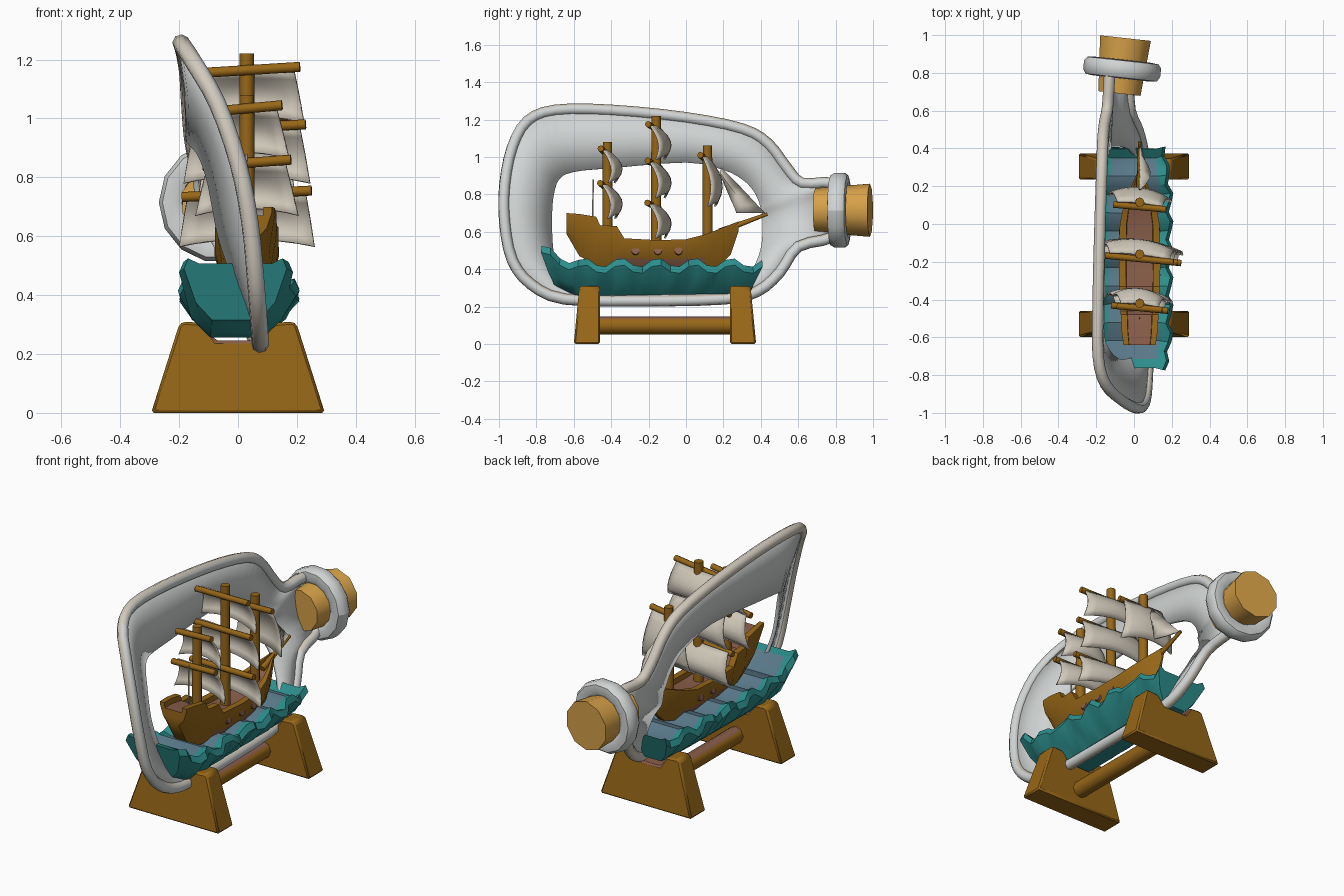
import bpy, bmesh, math
from mathutils import Vector

if "Cube" in bpy.data.objects:
    bpy.data.objects.remove(bpy.data.objects["Cube"], do_unlink=True)


def material(name, *rgb):
    m = bpy.data.materials.new(name)
    m.use_nodes = True
    m.diffuse_color = (*rgb, 1)
    bsdf = m.node_tree.nodes["Principled BSDF"]
    bsdf.inputs["Base Color"].default_value = (*rgb, 1)
    bsdf.inputs["Roughness"].default_value = 0.8
    return m


WOOD = material("golden wood", .31, .135, .009)
CORK = material("cork", .68, .36, .065)
DECK = material("brown deck", .26, .115, .07)
TEAL = material("teal water", .025, .27, .26)
BLUE = material("blue water top", .1, .19, .25)
SAIL = material("cream sail", .62, .57, .48)
GLASS = material("pale glass", .64, .66, .66)
RIM = material("warm glass rim", .64, .59, .51)


def finish(ob, angle=35):
    bpy.ops.object.select_all(action='DESELECT')
    ob.select_set(True)
    bpy.context.view_layer.objects.active = ob
    bpy.ops.object.shade_smooth_by_angle(angle=math.radians(angle))
    return ob


def recolour(ob, mat, rule):
    """Give mat to the faces whose world normal and centre pass the rule."""
    bpy.context.view_layer.update()
    ob.data.materials.append(mat)
    turn = ob.matrix_world.to_3x3()
    for f in ob.data.polygons:
        if rule(turn @ f.normal, ob.matrix_world @ f.center):
            f.material_index = len(ob.data.materials) - 1


def loft(name, rings, mats, closed=True, caps=True, pick=None, thick=0, angle=35):
    """Skin a run of equal rings; pick(row, segment) chooses the material slot."""
    bm = bmesh.new()
    rows = [[bm.verts.new(p) for p in ring] for ring in rings]
    n = len(rows[0])
    for k, (a, b) in enumerate(zip(rows, rows[1:])):
        for i in range(n if closed else n - 1):
            j = (i + 1) % n
            f = bm.faces.new((a[i], a[j], b[j], b[i]))
            f.material_index = pick(k, i) if pick else 0
    if caps:
        bm.faces.new(rows[0])
        bm.faces.new(rows[-1])
    bmesh.ops.recalc_face_normals(bm, faces=bm.faces)
    me = bpy.data.meshes.new(name)
    bm.to_mesh(me)
    bm.free()
    ob = bpy.data.objects.new(name, me)
    bpy.context.collection.objects.link(ob)
    for m in mats:
        me.materials.append(m)
    if thick:
        mod = ob.modifiers.new("thickness", 'SOLIDIFY')
        mod.thickness = thick
        mod.offset = 0
    return finish(ob, angle)


def rod(name, a, b, r1, mat, r2=None, sides=8):
    a, b = Vector(a), Vector(b)
    bpy.ops.mesh.primitive_cone_add(vertices=sides, radius1=r1, radius2=r1 if r2 is None else r2,
                                    depth=(b - a).length, location=(a + b) / 2)
    ob = bpy.context.object
    ob.name = name
    ob.rotation_euler = (b - a).to_track_quat('Z', 'Y').to_euler()
    ob.data.materials.append(mat)
    return finish(ob, 50)


def tube(name, points, r, mat):
    cu = bpy.data.curves.new(name, 'CURVE')
    cu.dimensions = '3D'
    cu.bevel_depth, cu.bevel_resolution, cu.use_fill_caps = r, 2, True
    sp = cu.splines.new('POLY')
    sp.points.add(len(points) - 1)
    for p, co in zip(sp.points, points):
        p.co = (*co, 1)
    ob = bpy.data.objects.new(name, cu)
    bpy.context.collection.objects.link(ob)
    cu.materials.append(mat)
    bpy.ops.object.select_all(action='DESELECT')
    ob.select_set(True)
    bpy.context.view_layer.objects.active = ob
    bpy.ops.object.convert(target='MESH')
    return finish(bpy.context.object, 60)


def rounded(points, steps=3):
    """Smooth closed loop running through all the points."""
    ps, out = [Vector(p) for p in points], []
    for i in range(len(ps)):
        a, b, c, d = (ps[(i + o) % len(ps)] for o in (-1, 0, 1, 2))
        for s in range(steps):
            t = s / steps
            out.append(b + (c - a) * t / 2 + (a - 2.5 * b + 2 * c - d / 2) * t ** 2
                       + (1.5 * (b - c) + (d - a) / 2) * t ** 3)
    return out


# Cutaway bottle: leaning rim and open wall
outer = [(-.13, .78, .86), (-.14, .62, .86), (-.155, .54, .94), (-.165, .44, 1.07), (-.17, .3, 1.15),
         (-.18, 0, 1.21), (-.19, -.4, 1.25), (-.19, -.7, 1.25), (-.15, -.85, 1.19), (-.07, -.93, 1.05),
         (0, -.97, .85), (.04, -.97, .65), (.06, -.93, .45), (.07, -.83, .32), (.075, -.65, .24),
         (.075, -.25, .23), (.07, .2, .24), (.05, .38, .28), (.02, .5, .38), (-.02, .6, .52),
         (-.04, .78, .57)]
mouth = [(-.1, .78, .66), (-.13, .78, .78)]
inner = [(-.13, .4, .72), (-.14, .39, .76), (-.145, .36, .82), (-.15, .3, .88), (-.155, .2, .93),
         (-.16, 0, .97), (-.165, -.4, .94), (-.165, -.6, .92), (-.13, -.68, .88), (-.1, -.71, .8),
         (-.08, -.72, .7), (-.06, -.72, .6), (-.02, -.71, .48), (.02, -.68, .38), (.05, -.6, .29),
         (.06, -.25, .27), (.05, .2, .28), (.02, .33, .36), (0, .37, .42), (-.04, .4, .5),
         (-.08, .41, .58), (-.12, .41, .64), (-.13, .41, .68)]
edge, lip = rounded(outer + mouth), rounded(inner)
middle = [(a + b) / 2 + Vector((.008, 0, 0)) for a, b in zip(edge, lip)]
loft("bottle_wall", [edge, middle, lip], [GLASS], caps=False, thick=.02, angle=60)
rim = tube("bottle_rim", edge[:3 * len(outer) - 2], .03, RIM)
recolour(rim, GLASS, lambda n, c: n.x > .55)

# Collar and cork share a slightly turned axis
axis = Vector((.11, 1, 0)).normalized()
across = Vector((1, -.11, 0)).normalized()
centre = Vector((-.063, .82, .715))
rings = []
for k in range(15):
    a = math.tau * k / 14
    spoke = across * math.cos(a) + Vector((0, 0, math.sin(a)))
    rings.append([centre + spoke * r + axis * d for r, d in (
        (.125, -.035), (.15, -.05), (.19, -.045), (.205, -.02), (.205, .025), (.19, .045), (.15, .05), (.125, .035))])
loft("bottle_collar", rings, [GLASS], caps=False, angle=45)
rod("cork", centre - axis * .13, centre + axis * .165, .118, CORK, .142, 10)

# Wavy water block: teal sides and crest, blue surface
rings = []
for k in range(25):
    t = k / 24
    y = -.775 + 1.185 * t
    w = .84 + .16 * min(1, 8 * t, 5 * (1 - t))
    top = .435 + .026 * math.sin(k * 1.57 + .6) + .075 * max(0, 1 - 6 * t)
    sway = .014 * math.sin(k * 2.1)
    low = .255 + .06 * max(0, 1 - 9 * t) + .015 * t
    section = [(.085, low, .88), (.15 - sway, low + .06, .93), (.197 + sway, top - .035, 1), (.18 + sway, top, .995),
               (.135, top - .018, .98)]
    half = [(x * w, -.18 + (y + .18) * s, z) for x, z, s in section]
    left = .88 + .14 * max(0, 1 - 5 * t)
    rings.append([(x, y, z) for x, y, z in half] + [(-x * left - .015, y, z) for x, y, z in reversed(half)])
loft("water", rings, [TEAL, BLUE], pick=lambda k, i: int(i == 4 and 0 < k < 23), angle=30)

# Ship hull: y, half width, rail height, keel height
MID = .03
stations = [(-.64, .085, .7, .59), (-.57, .095, .695, .47), (-.48, .1, .68, .42), (-.46, .102, .635, .41),
            (-.37, .108, .63, .4), (-.33, .108, .565, .4), (-.15, .11, .555, .4), (0, .105, .56, .4),
            (.1, .085, .585, .4), (.18, .055, .615, .42), (.24, .026, .64, .48), (.28, .01, .655, .6)]
rings = []
for y, w, top, keel in stations:
    section = [(.4 * w, keel), (.8 * w, keel + .35 * (top - keel)), (w, top - .02), (w, top),
               (.66 * w, top), (.64 * w, top - .03)]
    rings.append([(MID + x, y, z) for x, z in section]
                 + [(MID - x, y, z) for x, z in reversed(section)])
loft("hull", rings, [WOOD, DECK], pick=lambda k, i: int(i == 5 and k < 9 or i in (0, 10) and 3 < k < 8))
rod("bowsprit", (MID, .18, .6), (MID, .435, .695), .018, WOOD, .009)
for side in (-1, 1):
    for y in (-.27, -.15, -.04):
        x = MID + side * .1
        rod("porthole", (x - .015 * side, y, .495), (x + .004 * side, y, .5), .022, DECK)
rod("stern_pole", (MID, -.5, .64), (MID, -.495, .88), .004, SAIL, sides=5)


def sail(y, top, bottom, w1, w2):
    """A yard with a billowing square sail hung behind it."""
    turn = -.11
    rod("yard", (MID - w1 - .02, y - .025 - turn * w1, top - .012),
        (MID + w1 + .02, y - .025 + turn * w1, top + .01), .017, WOOD)
    rows = []
    for r in range(7):
        v = r / 6
        row = []
        for c in range(9):
            u = c / 4 - 1
            x = u * (w1 + (w2 - w1) * v)
            belly = .095 * math.sin(math.pi * (.06 + .68 * v)) * (1 - .4 * u * u)
            z = top + (bottom - top) * v + .025 * v * (1 - u * u)
            row.append((MID + x, y - .02 + belly + turn * x, z))
        rows.append(row)
    loft("square_sail", rows, [SAIL], closed=False, caps=False, thick=.01, angle=60)


# Masts with their sails: top height, bottom height, top and bottom half widths
rig = [(-.42, 1.08, [(1.035, .86, .1, .145), (.85, .67, .13, .175)]),
       (-.16, 1.22, [(1.165, .985, .16, .195), (.97, .78, .18, .215), (.745, .565, .2, .23)]),
       (.115, 1.06, [(1.0, .735, .12, .165)])]
for y, height, sails in rig:
    rod("mast", (MID, y, .5), (MID, y, height), .028, WOOD, .025)
    for s in sails:
        sail(y, *s)

# Billowed jib between the fore mast and the bowsprit
rows = []
for k in range(6):
    t = k / 5
    head = Vector((MID, .19, .94)).lerp(Vector((MID, .42, .7)), t)
    foot = Vector((MID, .19, .9)).lerp(Vector((MID + .05, .27, .7)), t)
    belly = Vector((.04 * math.sin(math.pi * t), -.01, 0))
    rows.append([head, (head + foot) / 2 + belly, foot])
loft("jib_sail", rows, [SAIL], closed=False, caps=False, thick=.01, angle=60)

# Stand: two notched trapezoid ends and a cross bar, darker under the bottle
half = [(.295, 0), (.2, .3), (.185, .31), (.115, .305), (.075, .245)]
shape = half + [(-x, z) for x, z in reversed(half)]
for name, y1, y2, lean in (("front_stand", -.6, -.46, .03), ("back_stand", .235, .375, -.03)):
    ends = [[(x, y + moves * lean * z / .31, z) for x, z in shape]
            for y, moves in ((y1, lean > 0), (y2, lean < 0))]
    block = loft(name, ends, [WOOD], angle=30)
    recolour(block, DECK, lambda n, c: n.z > .3 and abs(c.x) < .12)
    bev = block.modifiers.new("soft edges", 'BEVEL')
    bev.width = .01
bar = rod("stand_bar", (0, -.5, .1), (0, .28, .1), .048, WOOD)
recolour(bar, DECK, lambda n, c: n.z > .5)
